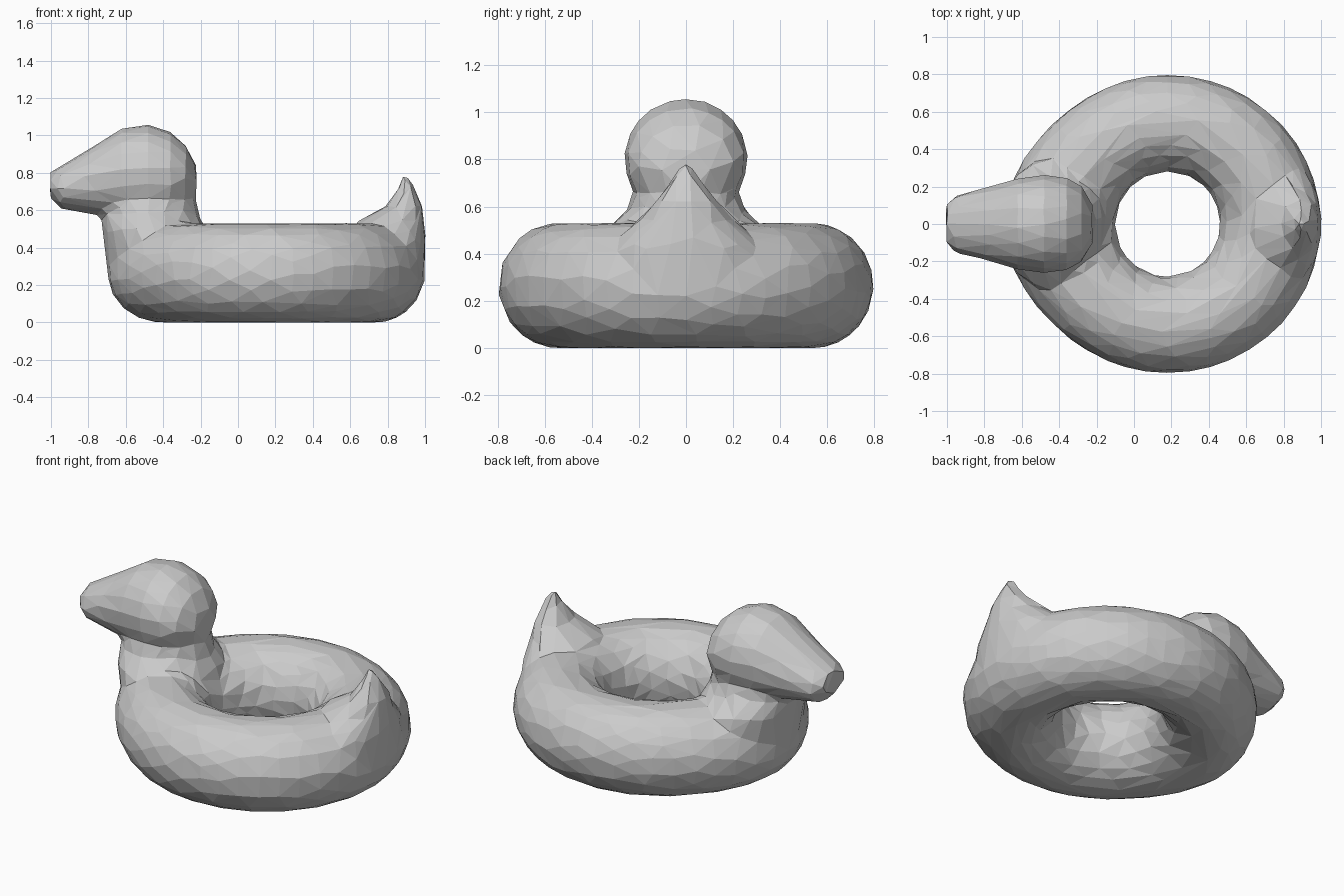
import bpy, bmesh
from math import sin, cos, pi
from mathutils import Vector

default = bpy.data.objects.get("Cube")
if default:
    bpy.data.objects.remove(default)

SIDES = 28
TURNS = 44
bm = bmesh.new()


def bridge(a, b):
    for i in range(len(a)):
        j = (i + 1) % len(a)
        bm.faces.new((a[i], a[j], b[j], b[i]))


def loft(sections, place):
    """Closed skin through oval sections (station, low, high, half width)."""
    rings = []
    for station, low, high, width in sections:
        ring = []
        for i in range(SIDES):
            angle = 2 * pi * i / SIDES
            along = (low + high) / 2 + cos(angle) * (high - low) / 2
            ring.append(bm.verts.new(place(station, along, sin(angle) * width)))
        rings.append(ring)
    for a, b in zip(rings, rings[1:]):
        bridge(a, b)
    bm.faces.new(rings[0])
    bm.faces.new(rings[-1])


# Inflated ring, fuller at the chest and slightly at the tail
rings = []
for k in range(TURNS):
    turn = 2 * pi * k / TURNS
    inner = 0.28
    outer = 0.797 + 0.022 * cos(turn) ** 2 + 0.06 * max(0, -cos(turn)) ** 8
    ring = []
    for i in range(SIDES):
        angle = 2 * pi * i / SIDES
        radius = (inner + outer) / 2 + cos(angle) * (outer - inner) / 2
        ring.append(bm.verts.new((0.18 + radius * cos(turn), radius * sin(turn),
                                  0.264 + 0.266 * sin(angle))))
    rings.append(ring)
for k, ring in enumerate(rings):
    bridge(ring, rings[(k + 1) % TURNS])

# Chest and neck, stacked upwards, with sloping shoulders
upright = lambda z, x, y: Vector((x, y, z))
loft([(0.18, -0.61, -0.22, 0.26), (0.30, -0.70, -0.18, 0.32), (0.42, -0.715, -0.15, 0.35),
      (0.50, -0.725, -0.17, 0.34), (0.55, -0.73, -0.20, 0.285), (0.60, -0.735, -0.215, 0.24),
      (0.66, -0.735, -0.225, 0.225), (0.75, -0.70, -0.23, 0.23)], upright)

# Head and beak, running back from the beak tip
lengthwise = lambda x, z, y: Vector((x, y, z))
loft([(-1.005, 0.67, 0.80, 0.10), (-0.95, 0.61, 0.835, 0.155), (-0.85, 0.59, 0.895, 0.18),
      (-0.75, 0.575, 0.955, 0.205), (-0.62, 0.555, 1.037, 0.243), (-0.48, 0.55, 1.058, 0.262),
      (-0.36, 0.565, 1.018, 0.248), (-0.28, 0.61, 0.95, 0.20), (-0.222, 0.68, 0.84, 0.10)],
     lengthwise)

# Upturned tail, spreading into the back of the ring
loft([(0.12, 0.76, 0.92, 0.24), (0.27, 0.70, 1.00, 0.32), (0.42, 0.64, 1.003, 0.315),
      (0.49, 0.62, 1.0, 0.265), (0.54, 0.64, 0.995, 0.205), (0.62, 0.79, 0.985, 0.135),
      (0.71, 0.85, 0.95, 0.062), (0.78, 0.875, 0.908, 0.02)], upright)

bmesh.ops.recalc_face_normals(bm, faces=bm.faces)
mesh = bpy.data.meshes.new("swim_ring_skin")
bm.to_mesh(mesh)
bm.free()
skin = bpy.data.objects.new("swim_ring_skin", mesh)
bpy.context.collection.objects.link(skin)

# Fuse the parts into one skin, then facet it
fuse = skin.modifiers.new("fuse", 'REMESH')
fuse.mode = 'VOXEL'
fuse.voxel_size = 0.02
soften = skin.modifiers.new("soften", 'SMOOTH')
soften.factor = 0.5
soften.iterations = 4
facet = skin.modifiers.new("facet", 'DECIMATE')
facet.ratio = 0.024

# Plain grey
grey = bpy.data.materials.new("plain_grey")
grey.use_nodes = True
colour = (0.6, 0.6, 0.6, 1)
grey.diffuse_color = colour
grey.node_tree.nodes["Principled BSDF"].inputs["Base Color"].default_value = colour
mesh.materials.append(grey)
